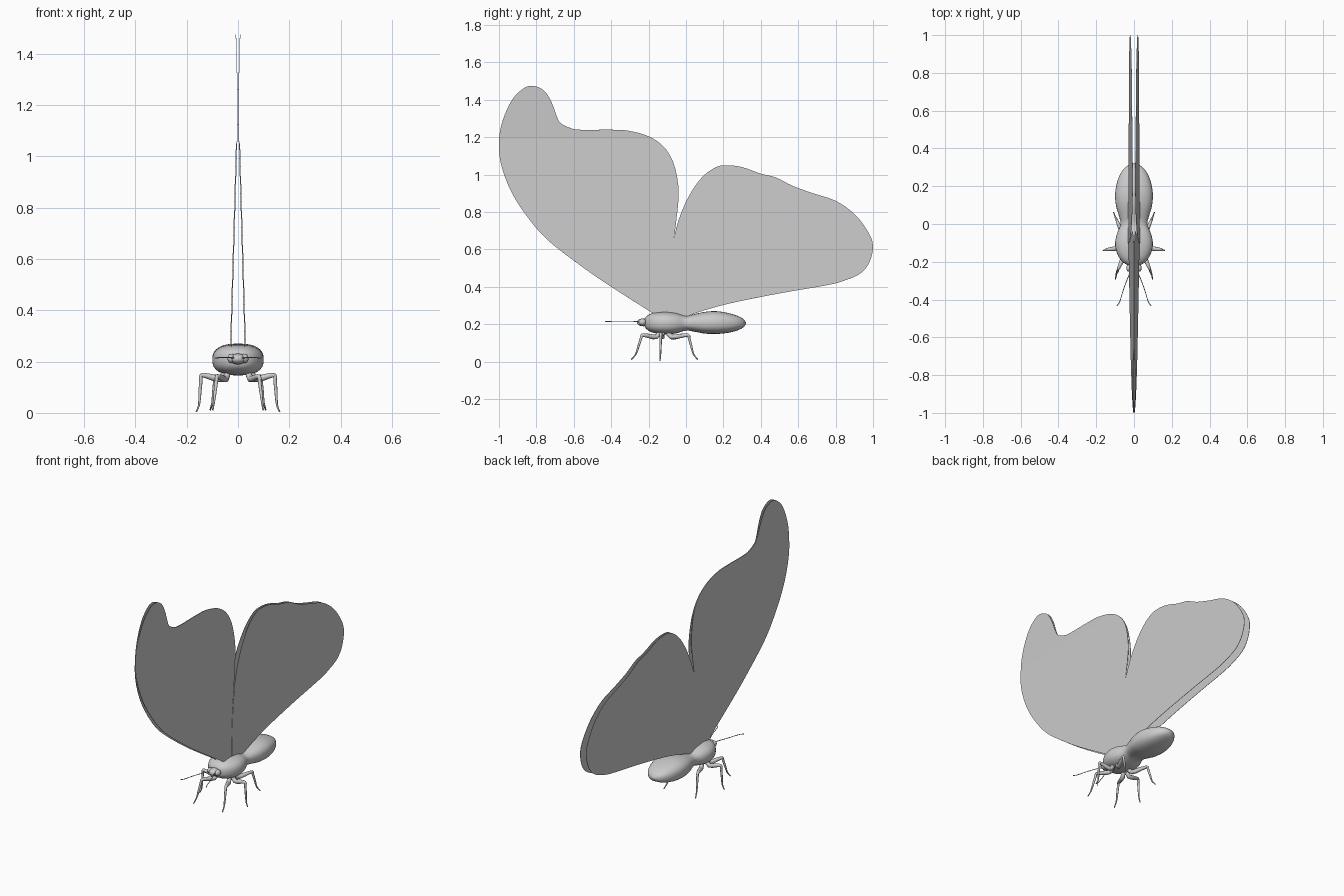
import bpy, bmesh, math
from mathutils import Vector

if "Cube" in bpy.data.objects:
    bpy.data.objects.remove(bpy.data.objects["Cube"], do_unlink=True)

grey = bpy.data.materials.new("plain_grey")
grey.use_nodes = True
COLOUR = (0.6, 0.6, 0.6, 1)
grey.diffuse_color = COLOUR
grey.node_tree.nodes["Principled BSDF"].inputs["Base Color"].default_value = COLOUR


def smooth_path(pts, steps):
    """Catmull-Rom interpolation of tuples of any length."""
    out = []
    for i in range(len(pts) - 1):
        p0, p1 = pts[max(i - 1, 0)], pts[i]
        p2, p3 = pts[i + 1], pts[min(i + 2, len(pts) - 1)]
        for k in range(steps):
            t = k / steps
            out.append(tuple(
                0.5 * (2 * b + (c - a) * t + (2 * a - 5 * b + 4 * c - d) * t * t
                       + (3 * b - a - 3 * c + d) * t ** 3)
                for a, b, c, d in zip(p0, p1, p2, p3)))
    return out + [pts[-1]]


def finish(name, bm, smooth=True):
    bmesh.ops.recalc_face_normals(bm, faces=bm.faces[:])
    for f in bm.faces:
        f.smooth = smooth
    mesh = bpy.data.meshes.new(name)
    bm.to_mesh(mesh)
    bm.free()
    mesh.materials.append(grey)
    obj = bpy.data.objects.new(name, mesh)
    bpy.context.scene.collection.objects.link(obj)
    return obj


def loft(name, rings, sides, side_axis=None, power=1.0):
    """Skin along rings of (x, y, z, half width, half height)."""
    bm = bmesh.new()
    pos = [Vector(r[:3]) for r in rings]
    u, loops = side_axis, []
    for i, r in enumerate(rings):
        t = (pos[min(i + 1, len(pos) - 1)] - pos[max(i - 1, 0)]).normalized()
        u = u or t.orthogonal()
        u = (u - t * u.dot(t)).normalized()
        v = u.cross(t)
        loop = []
        for k in range(sides):
            a = math.tau * k / sides
            c, s = math.cos(a), math.sin(a)
            c = math.copysign(abs(c) ** power, c)
            s = math.copysign(abs(s) ** power, s)
            loop.append(bm.verts.new(pos[i] + u * c * max(r[3], 0.0005) + v * s * max(r[4], 0.0005)))
        loops.append(loop)
    for a, b in zip(loops, loops[1:]):
        for k in range(sides):
            n = (k + 1) % sides
            bm.faces.new((a[k], a[n], b[n], b[k]))
    bm.faces.new(loops[0])
    bm.faces.new(loops[-1])
    return finish(name, bm)


def ball(name, centre, size):
    bm = bmesh.new()
    bmesh.ops.create_uvsphere(bm, u_segments=20, v_segments=12, radius=1)
    bmesh.ops.scale(bm, verts=bm.verts[:], vec=size)
    bmesh.ops.translate(bm, verts=bm.verts[:], vec=centre)
    return finish(name, bm)


def wing(name, outline, side, offset):
    """Thin flat sheet leaning inwards with height."""
    bm = bmesh.new()
    pts = smooth_path(outline, 4)
    bm.faces.new([bm.verts.new((side * (0.027 + offset - 0.029 * (z - 0.26)), y, z))
                  for y, z in pts])
    obj = finish(name, bm, smooth=False)
    mod = obj.modifiers.new("thickness", 'SOLIDIFY')
    mod.thickness = 0.002
    mod.offset = 0


# Thorax and abdomen in one pinched body
body = [(-0.222, 0.01, 0.208, 0.01), (-0.215, 0.04, 0.208, 0.03),
        (-0.19, 0.07, 0.208, 0.048), (-0.15, 0.092, 0.207, 0.057),
        (-0.10, 0.1, 0.206, 0.06), (-0.05, 0.09, 0.206, 0.054),
        (0.0, 0.071, 0.206, 0.04), (0.05, 0.082, 0.207, 0.048),
        (0.10, 0.096, 0.208, 0.058), (0.16, 0.1, 0.209, 0.061),
        (0.22, 0.09, 0.207, 0.054), (0.27, 0.07, 0.206, 0.041),
        (0.305, 0.041, 0.205, 0.024), (0.32, 0.008, 0.205, 0.005)]
loft("body", smooth_path([(0, y, z, w, h) for y, w, z, h in body], 3),
     32, Vector((1, 0, 0)), 0.8)

# Head
ball("head", (0, -0.227, 0.21), (0.033, 0.035, 0.021))

# Wing outlines as (y, z)
FORE = [(-0.18, 0.26), (-0.43, 0.42), (-0.60, 0.54), (-0.75, 0.66), (-0.86, 0.79),
        (-0.94, 0.92), (-0.99, 1.06), (-1.0, 1.18), (-0.98, 1.29), (-0.93, 1.40),
        (-0.87, 1.46), (-0.82, 1.475), (-0.76, 1.45), (-0.72, 1.39), (-0.69, 1.31),
        (-0.67, 1.275), (-0.62, 1.25), (-0.57, 1.24), (-0.40, 1.24), (-0.31, 1.235),
        (-0.20, 1.205), (-0.12, 1.15), (-0.07, 1.07), (-0.045, 0.97), (-0.04, 0.87),
        (-0.06, 0.69), (-0.085, 0.5), (-0.10, 0.25)]
HIND = [(-0.105, 0.25), (-0.09, 0.47), (-0.06, 0.68), (-0.02, 0.81), (0.03, 0.91),
        (0.09, 0.99), (0.16, 1.04), (0.22, 1.05), (0.30, 1.04), (0.40, 1.005),
        (0.48, 0.985), (0.57, 0.94), (0.68, 0.90), (0.80, 0.86), (0.90, 0.79),
        (0.97, 0.70), (1.0, 0.62), (0.98, 0.53), (0.93, 0.47), (0.85, 0.435),
        (0.76, 0.41), (0.50, 0.365), (0.25, 0.315), (0.10, 0.275), (0.0, 0.24)]

# Legs as (root, knee, ankle, toe)
LEGS = {
    "front": ((0.04, -0.14), (0.082, -0.235, 0.142), (0.094, -0.268, 0.04), (0.098, -0.292, 0.012)),
    "middle": ((0.05, -0.125), (0.143, -0.135, 0.148), (0.152, -0.137, 0.03), (0.163, -0.14, 0.004)),
    "rear": ((0.04, -0.10), (0.088, 0.012, 0.142), (0.1, 0.04, 0.04), (0.108, 0.062, 0.012)),
}

for side, label in ((1, "left"), (-1, "right")):
    wing(f"{label}_forewing", FORE, side, 0)
    wing(f"{label}_hindwing", HIND, side, 0.003)
    ball(f"{label}_eye", (side * 0.026, -0.233, 0.212), (0.015, 0.02, 0.018))

    antenna = [(0.015, -0.25, 0.214, 0.003), (0.035, -0.29, 0.216, 0.0022),
               (0.06, -0.36, 0.216, 0.002), (0.075, -0.41, 0.215, 0.002),
               (0.09, -0.432, 0.214, 0.0025)]
    loft(f"{label}_antenna",
         smooth_path([(side * x, y, z, r, r) for x, y, z, r in antenna], 3), 8)

    for place, (root, knee, ankle, toe) in LEGS.items():
        hip = Vector((*root, 0.16))
        knee, ankle, toe = Vector(knee), Vector(ankle), Vector(toe)
        coxa = hip.lerp(knee, 0.2)
        coxa.z = 0.132
        path = [(hip, 0.012), (coxa, 0.013), (coxa.lerp(knee, 0.5), 0.012),
                (knee, 0.008), (knee.lerp(ankle, 0.15), 0.007),
                (knee.lerp(ankle, 0.6), 0.006), (ankle, 0.004), (toe, 0.003)]
        rings = [(side * p.x, p.y, p.z, r, r) for p, r in path]
        loft(f"{label}_{place}_leg", smooth_path(rings, 2), 10)
